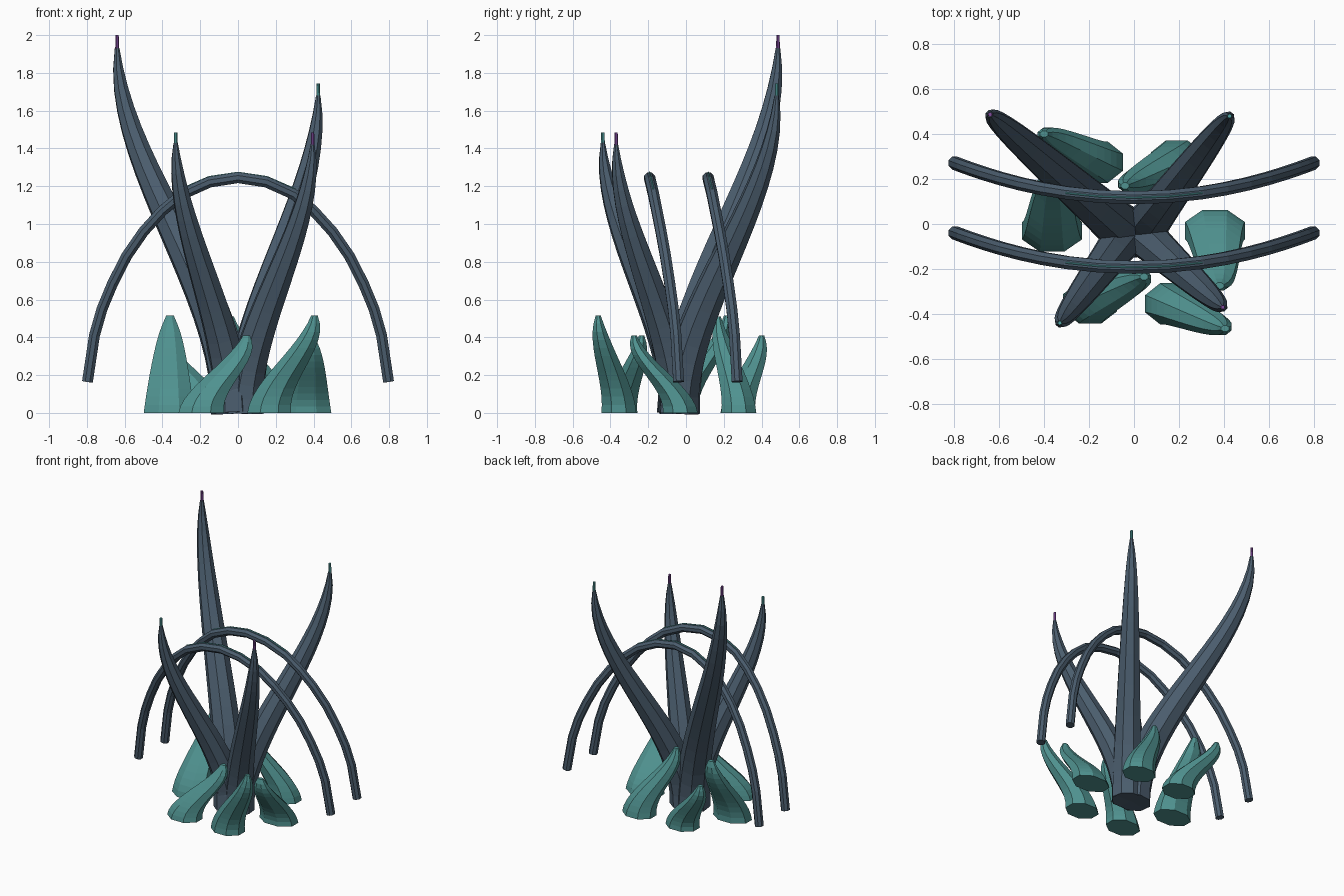
import bpy, bmesh, math
from mathutils import Vector

if "Cube" in bpy.data.objects:
    bpy.data.objects.remove(bpy.data.objects["Cube"])

SIDES = 8


def material(name, rgb):
    m = bpy.data.materials.new(name)
    m.use_nodes = True
    m.diffuse_color = (*rgb, 1)
    m.node_tree.nodes["Principled BSDF"].inputs["Base Color"].default_value = (*rgb, 1)
    return m


SLATE = material("dark slate", (0.07, 0.11, 0.155))
TEAL = material("teal", (0.08, 0.29, 0.28))
GLOW_TEAL = material("bright teal", (0.09, 0.38, 0.38))
PURPLE = material("purple", (0.22, 0.07, 0.34))


def loft(name, sections, mat):
    """Skin rings given as (centre, axis u, axis v), capped at both ends."""
    bm = bmesh.new()
    rings = []
    for c, u, v in sections:
        angles = [math.tau * (i + 0.5) / SIDES for i in range(SIDES)]
        rings.append([bm.verts.new(c + u * math.cos(a) + v * math.sin(a)) for a in angles])
    for low, high in zip(rings, rings[1:]):
        for i in range(SIDES):
            j = (i + 1) % SIDES
            bm.faces.new((low[i], low[j], high[j], high[i]))
    bm.faces.new(rings[0][::-1])
    bm.faces.new(rings[-1])
    bmesh.ops.recalc_face_normals(bm, faces=bm.faces)
    mesh = bpy.data.meshes.new(name)
    bm.to_mesh(mesh)
    bm.free()
    mesh.materials.append(mat)
    ob = bpy.data.objects.new(name, mesh)
    bpy.context.collection.objects.link(ob)
    return ob


def tube(name, path, radii, side, mat):
    """Sweep round sections square to the path; side is a rough sideways axis."""
    sections = []
    for i, p in enumerate(path):
        t = (path[min(i + 1, len(path) - 1)] - path[max(i - 1, 0)]).normalized()
        v = (side - t * side.dot(t)).normalized()
        sections.append((p, v.cross(t) * radii[i], v * radii[i]))
    return loft(name, sections, mat)


def s_curve(base, tip, n):
    """Path that leaves the ground upright, leans, and ends upright."""
    path = []
    for i in range(n + 1):
        t = i / n
        s = t * t * (3 - 2 * t)
        path.append(Vector((base.x + (tip.x - base.x) * s,
                            base.y + (tip.y - base.y) * s, tip.z * t)))
    return path


def taper(n, end):
    return [max(end, math.sqrt(1 - i / n)) for i in range(n + 1)]


# Four tall spires, each with a small coloured tip
spires = [
    ("back_right", (-0.64, 0.487, 1.93), 0.12, PURPLE, 2.0),
    ("back_left", (0.425, 0.48, 1.68), 0.11, GLOW_TEAL, 1.745),
    ("front_right", (-0.33, -0.44, 1.43), 0.105, GLOW_TEAL, 1.485),
    ("front_left", (0.395, -0.37, 1.42), 0.105, PURPLE, 1.485),
]
for label, tip, radius, tip_mat, top in spires:
    tip = Vector(tip)
    base = Vector((math.copysign(0.03, tip.x), -0.04, 0))
    lean = tip - base
    side = Vector((-lean.y, lean.x, 0))
    n = 18
    path = s_curve(base, tip, n)
    path[0].z = 0
    tube(label + "_spire", path, [radius * r for r in taper(n, 0.11)], side, SLATE)
    peg = [Vector((tip.x, tip.y, z)) for z in (tip.z - 0.02, top)]
    tube(label + "_spire_tip", peg, [0.011, 0.009], side, tip_mat)

# Six leaning leaves around the foot: base, tip, half width
leaves = [
    ("left", (0.36, -0.03), (0.38, -0.275, 0.41), 0.145),
    ("back_left", (0.19, 0.28), (-0.04, 0.17, 0.51), 0.125),
    ("back_right", (-0.165, 0.275), (-0.40, 0.40, 0.41), 0.125),
    ("right", (-0.365, -0.03), (-0.36, 0.215, 0.515), 0.145),
    ("front_right", (-0.195, -0.35), (0.045, -0.235, 0.41), 0.13),
    ("front_left", (0.165, -0.355), (0.405, -0.465, 0.515), 0.125),
]
for label, base, tip, width in leaves:
    n = 12
    path = s_curve(Vector((*base, 0)), Vector(tip), n)
    sections = [(p, Vector((width * r, 0, 0)), Vector((0, 0.1 * r, 0)))
                for p, r in zip(path, taper(n, 0.15))]
    loft(label + "_leaf", sections, TEAL)

# Two bowed arches with a thin bright line along each crown
half = [(0, 1.245), (0.15, 1.222), (0.295, 1.157), (0.4, 1.07), (0.5, 0.96),
        (0.59, 0.83), (0.664, 0.685), (0.72, 0.55), (0.76, 0.41), (0.797, 0.165)]
profile = [(-x, z) for x, z in half[:0:-1]] + half
for label, crown_y in (("front", -0.193), ("back", 0.117)):
    path = [Vector((x, crown_y + 0.155 * (x / 0.8) ** 2, z)) for x, z in profile]
    tube(label + "_arch", path, [0.031] * len(path), Vector((0, 1, 0)), SLATE)
    line = [p + Vector((p.x * 0.03, 0, 0.028)) for p in path if abs(p.x) < 0.3]
    tube(label + "_arch_line", line, [0.004] * len(line), Vector((0, 1, 0)), GLOW_TEAL)
